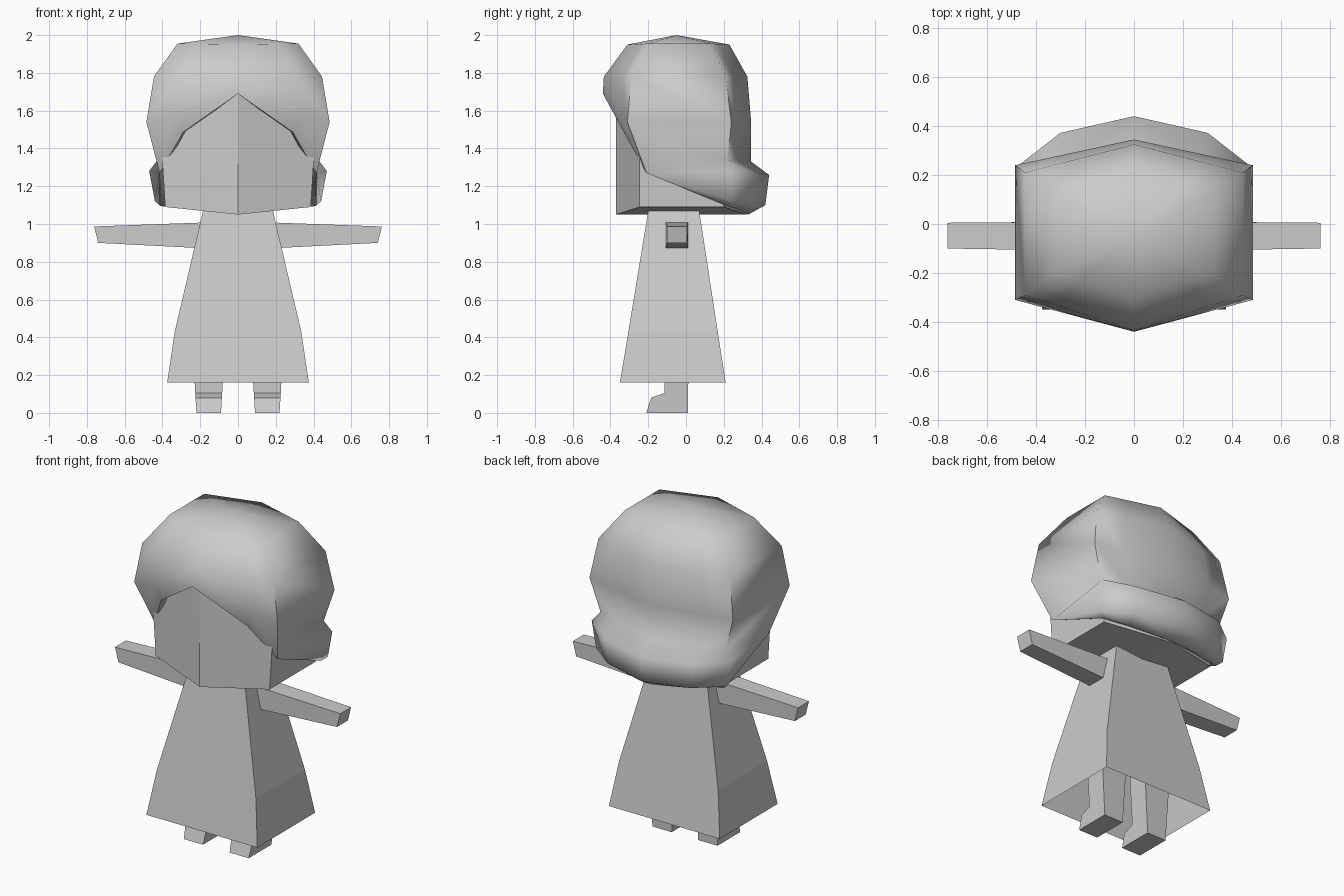
import bpy, bmesh
from mathutils import Matrix, Vector

cube = bpy.data.objects.get("Cube")
if cube:
    bpy.data.objects.remove(cube, do_unlink=True)

GREY = (0.6, 0.6, 0.6, 1)
clay = bpy.data.materials.new("clay_grey")
clay.use_nodes = True
clay.diffuse_color = GREY
clay.node_tree.nodes["Principled BSDF"].inputs["Base Color"].default_value = GREY


def finish(bm, name, mirror=False, smooth=None):
    """Weld, optionally mirror across x, and turn the bmesh into an object."""
    if mirror:
        geom = bm.verts[:] + bm.edges[:] + bm.faces[:]
        bmesh.ops.mirror(bm, geom=geom, matrix=Matrix.Identity(4), axis='X', merge_dist=0.001)
    bmesh.ops.remove_doubles(bm, verts=bm.verts[:], dist=0.001)
    bmesh.ops.recalc_face_normals(bm, faces=bm.faces[:])
    mesh = bpy.data.meshes.new(name)
    bm.to_mesh(mesh)
    bm.free()
    mesh.materials.append(clay)
    obj = bpy.data.objects.new(name, mesh)
    bpy.context.collection.objects.link(obj)
    if smooth:
        bpy.ops.object.select_all(action='DESELECT')
        obj.select_set(True)
        bpy.context.view_layer.objects.active = obj
        bpy.ops.object.shade_smooth_by_angle(angle=smooth)
    return obj


def loft(rows, closed=False, cap_start=False, cap_end=False):
    """Skin a list of equally long point rows."""
    bm = bmesh.new()
    grid = [[bm.verts.new(p) for p in row] for row in rows]
    n = len(grid[0])
    for a, b in zip(grid, grid[1:]):
        for i in range(n if closed else n - 1):
            j = (i + 1) % n
            bm.faces.new((a[i], a[j], b[j], b[i]))
    if cap_start:
        bm.faces.new(grid[0])
    if cap_end:
        bm.faces.new(grid[-1])
    return bm


def rect_z(x, y0, y1, z):
    return [(-x, y0, z), (x, y0, z), (x, y1, z), (-x, y1, z)]


# Dress: flared, open below
finish(loft([rect_z(0.375, -0.35, 0.21, 0.16), rect_z(0.335, -0.305, 0.168, 0.43),
             rect_z(0.185, -0.2, 0.07, 1.07)], closed=True, cap_end=True), "dress")

# Legs with feet, and arms, one per side
foot_profile = [(-0.21, 0), (0.01, 0), (0.015, 0.4), (-0.115, 0.4), (-0.115, 0.105), (-0.185, 0.08)]
for side, s in (("left", 1), ("right", -1)):
    inner = [(s * (0.09 - 0.06 * z), y, z) for y, z in foot_profile]
    outer = [(s * (0.22 + 0.06 * z), y, z) for y, z in foot_profile]
    finish(loft([inner, outer], closed=True, cap_start=True, cap_end=True), side + "_leg")

    def section(x_low, x_top, y0, y1, z0, z1):
        return [(s * x_low, y0, z0), (s * x_low, y1, z0), (s * x_top, y1, z1), (s * x_top, y0, z1)]
    finish(loft([section(0.15, 0.12, -0.11, 0.01, 0.87, 1.01),
                 section(0.74, 0.762, -0.1, 0.005, 0.9, 0.987)],
                closed=True, cap_start=True, cap_end=True), side + "_arm")


# Head: six-sided block with a ridge down the face and a keel below
def head_row(w, edge_z, mid_z):
    return [(0, -0.37, mid_z), (w, -0.245, edge_z), (w, 0.2, edge_z), (0, 0.32, mid_z)]


bottom, top = head_row(0.385, 1.09, 1.05), head_row(0.405, 1.4, 1.4)
crown = head_row(0.4, 1.7, 1.7)
keel = [(0, y, 1.05) for y in (-0.37, -0.245, 0.2, 0.32)]
lid = [(0, y, 1.7) for y in (-0.37, -0.245, 0.2, 0.32)]
finish(loft([keel, bottom, top, crown, lid]), "head", mirror=True, smooth=0.2)


# Hair: half rows running from the fringe round the temple to the back
def hair_row(front, temple, corner, back, fringe=(0, 0, 0), bulge=0):
    f, a, b, c = Vector((0, *front)), Vector(temple), Vector(corner), Vector((0, *back))
    return [f, f.lerp(a, 0.7) + Vector(fringe), a, b, b.lerp(c, 0.36) + Vector((0, bulge, 0)), c]


peak = (-0.44, 1.69)
temple = (0.415, -0.21, 1.27)
arch = (0, -0.05, 0.09)
apex = (-0.05, 2.0)
rows = [
    hair_row(apex, (0, *apex), (0, *apex), apex),
    hair_row((-0.31, 1.95), (0.32, -0.2, 1.955), (0.32, 0.13, 1.955), (0.23, 1.95)),
    hair_row((-0.435, 1.78), (0.445, -0.29, 1.78), (0.445, 0.21, 1.78), (0.325, 1.78)),
    hair_row(peak, (0.485, -0.31, 1.54), (0.485, 0.24, 1.54), (0.345, 1.54)),
    hair_row(peak, temple, (0.425, 0.22, 1.34), (0.345, 1.33), arch),
    hair_row(peak, temple, (0.47, 0.24, 1.28), (0.44, 1.26), arch, 0.06),
    hair_row(peak, temple, (0.44, 0.24, 1.12), (0.42, 1.1), arch, 0.05),
    hair_row(peak, temple, (0.41, 0.22, 1.095), (0.33, 1.05), arch, 0.01),
    # edge tucked into the head
    hair_row((-0.3, 1.69), (0.37, -0.17, 1.29), (0.36, 0.18, 1.13), (0.25, 1.1), (0, 0, 0.09)),
]
finish(loft(rows), "hair", mirror=True, smooth=1.15)
